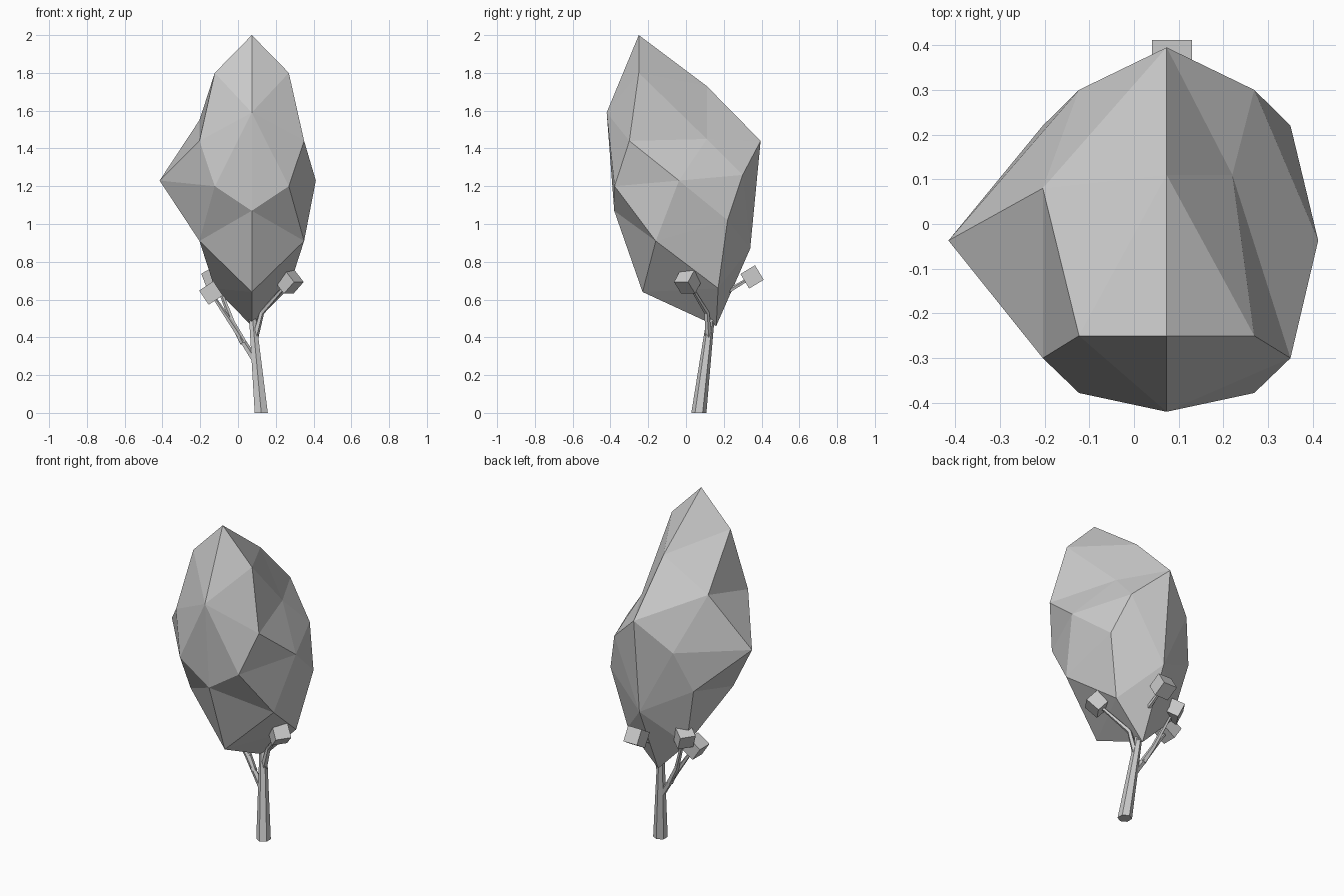
import bpy, bmesh
from mathutils import Vector

if "Cube" in bpy.data.objects:
    bpy.data.objects.remove(bpy.data.objects["Cube"])


def finish(name, bm):
    bmesh.ops.recalc_face_normals(bm, faces=bm.faces)
    mesh = bpy.data.meshes.new(name)
    bm.to_mesh(mesh)
    bm.free()
    obj = bpy.data.objects.new(name, mesh)
    bpy.context.collection.objects.link(obj)
    return obj


def tube(name, path, radii, sides):
    """Flat-sided tapering limb along a path."""
    pts = [Vector(p) for p in path]
    bm = bmesh.new()
    rot = (pts[-1] - pts[0]).to_track_quat('Z', 'Y')
    rings = []
    for p, r in zip(pts, radii):
        ring = bmesh.ops.create_circle(bm, segments=sides, radius=r)["verts"]
        for v in ring:
            if name == "trunk":
                v.co = p + v.co
            else:
                v.co = p + rot @ v.co
        rings.append(ring)
    for a, b in zip(rings, rings[1:]):
        for i in range(sides):
            j = (i + 1) % sides
            bm.faces.new((a[i], a[j], b[j], b[i]))
    bm.faces.new(rings[0])
    bm.faces.new(rings[-1])
    return finish(name, bm)


def leaf_block(name, centre, direction, size=0.09):
    """Small cube facing along its branch."""
    bm = bmesh.new()
    bmesh.ops.create_cube(bm, size=size)
    rot = Vector(direction).to_track_quat('Z', 'Y')
    for v in bm.verts:
        v.co = Vector(centre) + rot @ v.co
    return finish(name, bm)


# Canopy: a once-subdivided cube, stretched and leaning, with mirrored sides
CX = 0.073
mid = [(-.25, 2.0), (-.42, 1.59), (-.38, 1.07), (-.23, .64),
       (.16, .46), (.34, .87), (.395, 1.44), (.11, 1.73)]
side = [(-.25, 1.80), (-.30, 1.44), (-.378, 1.20), (-.16, .91),
        (.17, .66), (.22, 1.02), (.30, 1.26), (.08, 1.55)]
bm = bmesh.new()
middle = [bm.verts.new((CX, y, z)) for y, z in mid]
for s, tip_x in ((-1, -.415), (1, .412)):
    ring = [bm.verts.new((CX + s * (.277 if i % 2 else .196), y, z))
            for i, (y, z) in enumerate(side)]
    if s == 1:
        ring[7].co = (.22, .11, 1.45)
    tip = bm.verts.new((tip_x, -.037, 1.23))
    for i in range(8):
        j = (i + 1) % 8
        bm.faces.new((middle[i], middle[j], ring[j], ring[i]))
    for i in range(0, 8, 2):
        bm.faces.new((tip, ring[i - 1], ring[i], ring[i + 1]))
bmesh.ops.recalc_face_normals(bm, faces=bm.faces)
bmesh.ops.triangulate(bm, faces=bm.faces, quad_method='SHORT_EDGE')
finish("canopy", bm)

# Trunk
tube("trunk", [(.123, .068, 0), (.077, .13, .5), (.073, .135, .62)],
     [.04, .021, .015], 6)

# Branches, each ending in a leaf block
branches = {
    "right": [(.09, .118, .40), (.125, .11, .53), (.27, .01, .695)],
    "back": [(.08, .13, .48), (.085, .2, .63), (.085, .35, .72)],
    "left": [(.095, .105, .27), (-.02, .115, .45), (-.143, .115, .635)],
    "left_back": [(.03, .11, .37), (-.03, .13, .48), (-.12, .19, .715)],
}
for key, path in branches.items():
    tube(key + "_branch", path, [.019, .014, .009], 5)
    leaf_block(key + "_leaf_block", path[2], Vector(path[2]) - Vector(path[1]))
